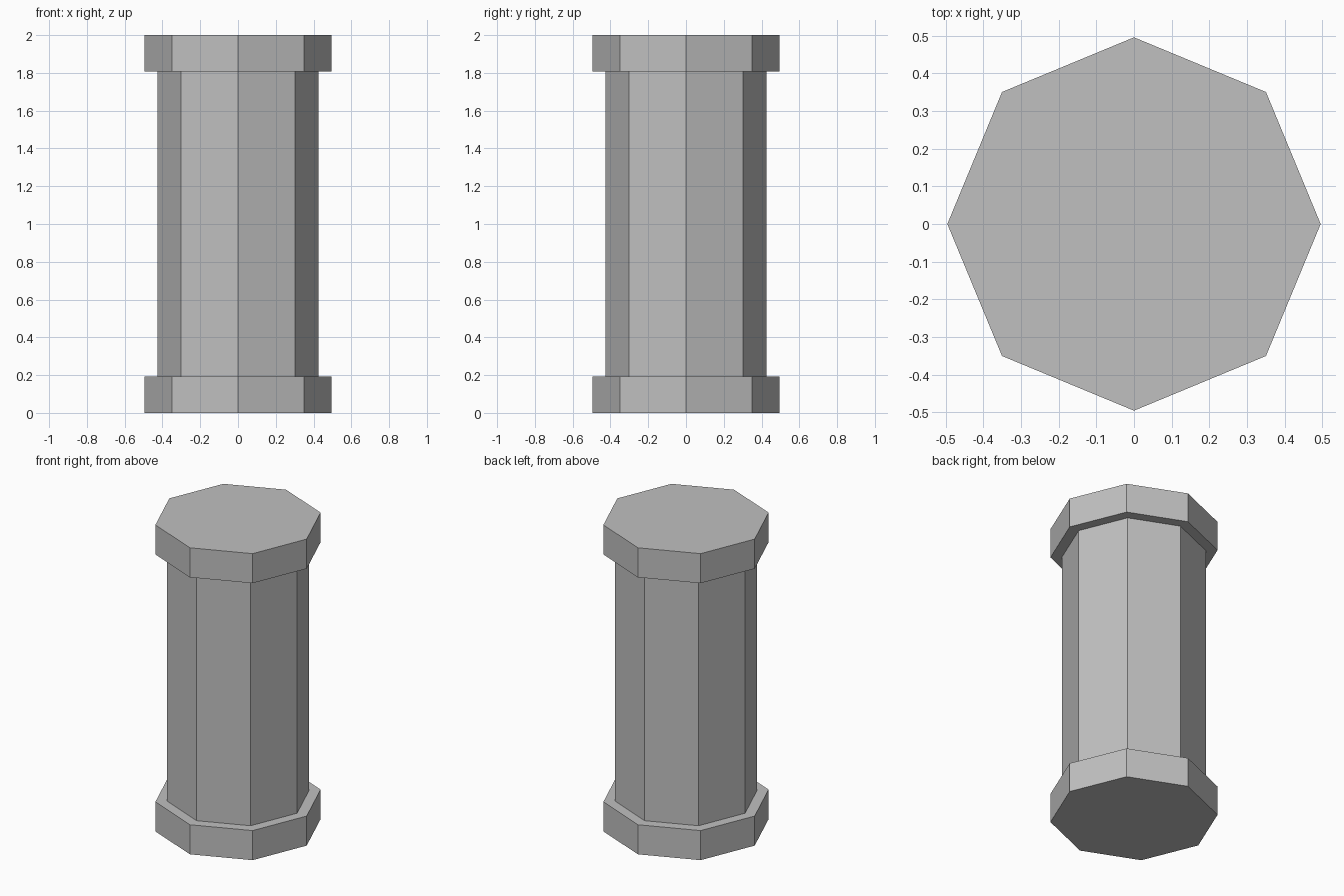
import bpy

# Remove the default cube
cube = bpy.data.objects.get("Cube")
if cube:
    bpy.data.objects.remove(cube, do_unlink=True)

# Plain stone colour
stone = bpy.data.materials.new("grey_stone")
stone.use_nodes = True
colour = (0.53, 0.53, 0.53, 1.0)
stone.diffuse_color = colour
stone.node_tree.nodes["Principled BSDF"].inputs["Base Color"].default_value = colour

SIDES = 8
HEIGHT = 2.0
SLAB = 0.193
SLAB_RADIUS = 0.496
SHAFT_RADIUS = 0.427


def octagon(name, radius, bottom, top):
    """Flat-sided prism with corners on the x and y axes."""
    bpy.ops.mesh.primitive_cylinder_add(
        vertices=SIDES, radius=radius, depth=top - bottom,
        location=(0, 0, (bottom + top) / 2))
    part = bpy.context.object
    part.name = name
    part.data.materials.append(stone)
    bpy.ops.object.shade_flat()
    return part


# Base slab, shaft and matching capital
octagon("column_base", SLAB_RADIUS, 0, SLAB)
octagon("column_shaft", SHAFT_RADIUS, SLAB, HEIGHT - SLAB)
octagon("column_capital", SLAB_RADIUS, HEIGHT - SLAB, HEIGHT)
